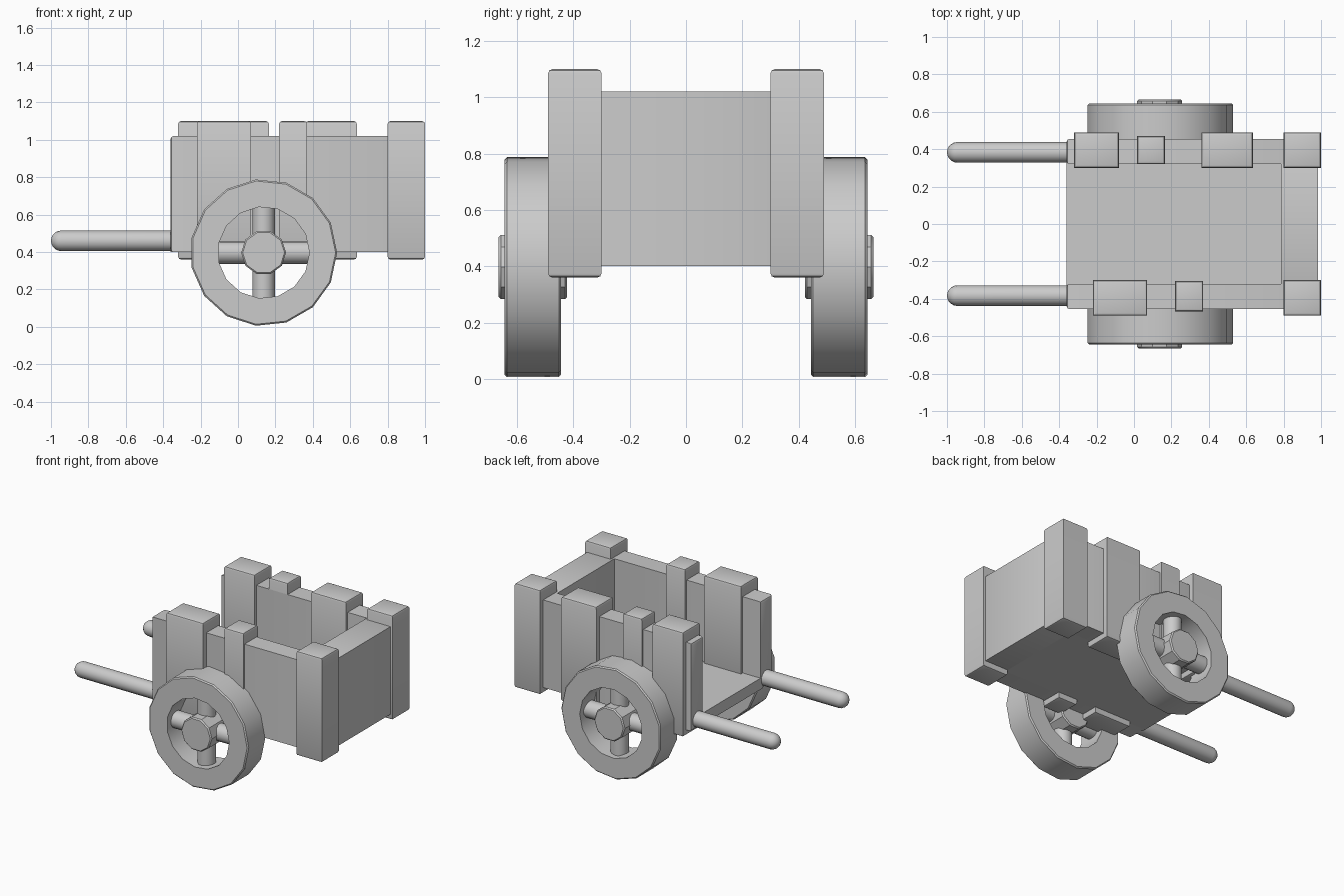
import bpy, bmesh, math
from mathutils import Matrix, Vector

if "Cube" in bpy.data.objects:
    bpy.data.objects.remove(bpy.data.objects["Cube"])


def finish(name, bm, smooth=True):
    bmesh.ops.recalc_face_normals(bm, faces=bm.faces)
    me = bpy.data.meshes.new(name)
    bm.to_mesh(me)
    bm.free()
    ob = bpy.data.objects.new(name, me)
    bpy.context.collection.objects.link(ob)
    if smooth:
        bpy.ops.object.select_all(action='DESELECT')
        bpy.context.view_layer.objects.active = ob
        ob.select_set(True)
        bpy.ops.object.shade_smooth_by_angle(angle=math.radians(30))
    return ob


def plank(name, x, y, z, grain, bevel=0.015):
    """Box from (min, max) ranges; only the rims of its two end faces are rounded."""
    lo, hi = Vector((x[0], y[0], z[0])), Vector((x[1], y[1], z[1]))
    bm = bmesh.new()
    bmesh.ops.create_cube(bm, size=1)
    for v in bm.verts:
        v.co = Vector([(lo[i] + hi[i]) / 2 + v.co[i] * (hi[i] - lo[i]) for i in range(3)])
    if bevel:
        ends = [e for e in bm.edges
                if abs((e.verts[0].co - e.verts[1].co)[grain]) < 1e-5]
        bmesh.ops.bevel(bm, geom=ends, offset=bevel, segments=2, profile=0.5, affect='EDGES')
    return finish(name, bm)


def lathe(name, profile, sides, matrix, closed=False):
    """Spin an (radius, height) profile around local z, then place it."""
    bm = bmesh.new()
    vs = [bm.verts.new((r, 0, h)) for r, h in profile]
    es = [bm.edges.new(p) for p in zip(vs, vs[1:])]
    if closed:
        es.append(bm.edges.new((vs[-1], vs[0])))
    bmesh.ops.spin(bm, geom=vs + es, axis=(0, 0, 1), cent=(0, 0, 0),
                   angle=math.tau, steps=sides, use_duplicate=False)
    bmesh.ops.remove_doubles(bm, verts=bm.verts, dist=1e-5)
    bmesh.ops.transform(bm, matrix=matrix, verts=bm.verts)
    return finish(name, bm)


def span(side, a, b):
    return tuple(sorted((side * a, side * b)))


X, Y, Z = 0, 1, 2
HEIGHT = (0.36, 1.10)
AXLE = Vector((0.137, 0, 0.397))

# cart bed and closed end
plank("floor", (-0.36, 0.80), (-0.34, 0.34), (0.40, 0.48), Y, 0)
plank("end_wall", (0.785, 0.985), (-0.33, 0.33), (0.40, 1.02), Y, 0.01)

# outer battens, different on each side: (x range, inner y, outer y)
battens = {
    -1: [((-0.22, 0.07), 0.30, 0.49), ((0.22, 0.37), 0.305, 0.468)],
    1: [((-0.32, -0.08), 0.30, 0.49), ((0.017, 0.165), 0.32, 0.47),
        ((0.36, 0.635), 0.30, 0.49)],
}

for side, label in ((-1, "front"), (1, "back")):
    # side wall, corner post and battens
    plank(label + "_side_wall", (-0.36, 0.85), span(side, 0.32, 0.455), (0.40, 1.02), X)
    plank(label + "_corner_post", (0.80, 1.0), span(side, 0.30, 0.49), HEIGHT, Z)
    for i, (xr, inner, outer) in enumerate(battens[side]):
        plank(f"{label}_batten_{i + 1}", xr, span(side, inner, outer), HEIGHT, Z)

    # round-ended pull handle
    r = 0.055
    tip = [(r * math.cos(a), 0.68 + r * math.sin(a))
           for a in [math.pi / 2 * k / 5 for k in range(6)]]
    place = (Matrix.Translation((-0.265, side * 0.383, 0.46))
             @ Matrix.Rotation(-math.pi / 2, 4, 'Y'))
    lathe(label + "_handle", [(0, 0), (r, 0)] + tip, 16, place)

    # wheel rim, local z pointing away from the cart
    wheel = (Matrix.Translation(AXLE + Vector((0, side * 0.544, 0)))
             @ Matrix.Rotation(-side * math.pi / 2, 4, 'X'))
    R, r, h, b = 0.393, 0.245, 0.10, 0.008
    lathe(label + "_wheel_rim",
          [(r, -h), (R - b, -h), (R, -h + b), (R, h - b), (R - b, h), (r, h)],
          15, wheel, closed=True)
    # hub
    lathe(label + "_wheel_hub",
          [(0, -0.122), (0.112, -0.122), (0.12, -0.114),
           (0.12, 0.114), (0.112, 0.122), (0, 0.122)], 10, wheel)
    # two crossing round spokes
    for axis, name in (('X', "upright"), ('Y', "level")):
        spoke = wheel @ Matrix.Rotation(math.pi / 2, 4, axis)
        lathe(f"{label}_{name}_spoke",
              [(0, -0.29), (0.06, -0.29), (0.06, 0.29), (0, 0.29)], 16, spoke)
